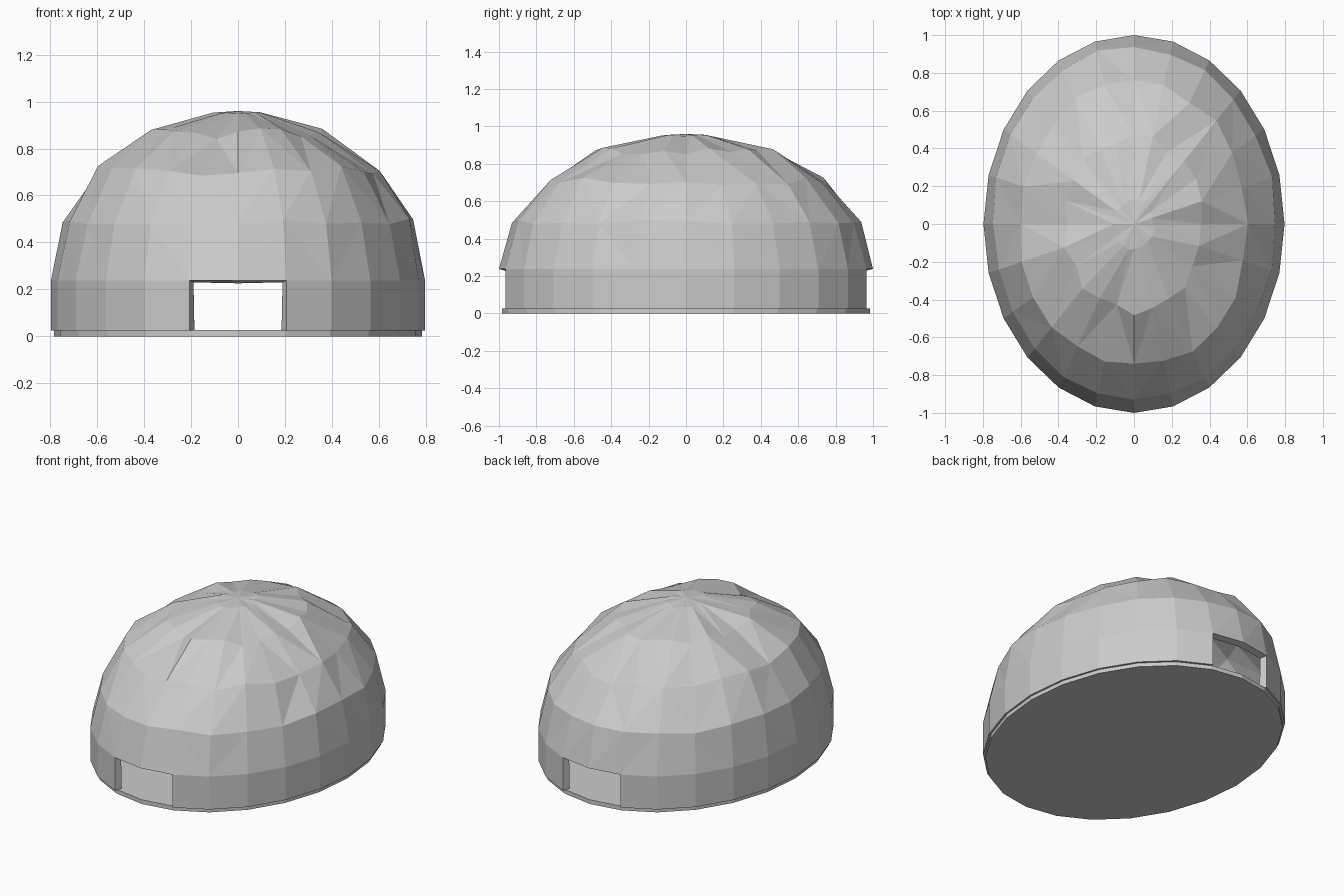
import bpy, bmesh, random
from math import sin, cos, pi

if "Cube" in bpy.data.objects:
    bpy.data.objects.remove(bpy.data.objects["Cube"])

random.seed(7)
N = 24
RX, RY = 0.797, 1.0


def finish(bm, name):
    bmesh.ops.recalc_face_normals(bm, faces=bm.faces)
    me = bpy.data.meshes.new(name)
    bm.to_mesh(me)
    bm.free()
    ob = bpy.data.objects.new(name, me)
    bpy.context.collection.objects.link(ob)
    return ob


def ring(bm, r, z, jr=0.0, jz=0.0):
    vs = []
    for i in range(N):
        a = 2 * pi * i / N
        k = r + random.uniform(-jr, jr)
        vs.append(bm.verts.new((RX * k * cos(a), RY * k * sin(a),
                                z + random.uniform(-jz, jz))))
    return vs


# Hut shell: straight wall, then an uneven hand-packed dome
bm = bmesh.new()
# radius, height, radius jitter, height jitter
levels = [(1.0, 0.025, 0, 0), (1.0, 0.238, 0, 0), (0.94, 0.488, 0.012, 0.012),
          (0.76, 0.705, 0.022, 0.022), (0.46, 0.865, 0.025, 0.024),
          (0.13, 0.95, 0.012, 0.006)]
rings = [ring(bm, *lv) for lv in levels]
apex = bm.verts.new((0, 0, 0.96))
doors = {5, 6, 17, 18}          # two wall panels left open at back and front
for k in range(len(rings) - 1):
    lo, hi = rings[k], rings[k + 1]
    for i in range(N):
        j = (i + 1) % N
        if k == 0:
            if i not in doors:
                bm.faces.new((lo[i], lo[j], hi[j], hi[i]))
        elif random.random() < 0.5:
            bm.faces.new((lo[i], lo[j], hi[j]))
            bm.faces.new((lo[i], hi[j], hi[i]))
        else:
            bm.faces.new((lo[i], lo[j], hi[i]))
            bm.faces.new((lo[j], hi[j], hi[i]))
for i in range(N):
    bm.faces.new((rings[-1][i], rings[-1][(i + 1) % N], apex))
loose = [v for v in bm.verts if not v.link_faces]
bmesh.ops.delete(bm, geom=loose, context='VERTS')
shell = finish(bm, "dome_shell")
sol = shell.modifiers.new("wall_thickness", 'SOLIDIFY')
sol.thickness = 0.045
sol.offset = -1

# Floor slab, slightly inset from the wall
bm = bmesh.new()
bottom = ring(bm, 0.985, 0.0)
top = ring(bm, 0.985, 0.027)
bm.faces.new(bottom)
bm.faces.new(top)
for i in range(N):
    j = (i + 1) % N
    bm.faces.new((bottom[i], bottom[j], top[j], top[i]))
finish(bm, "floor_slab")
